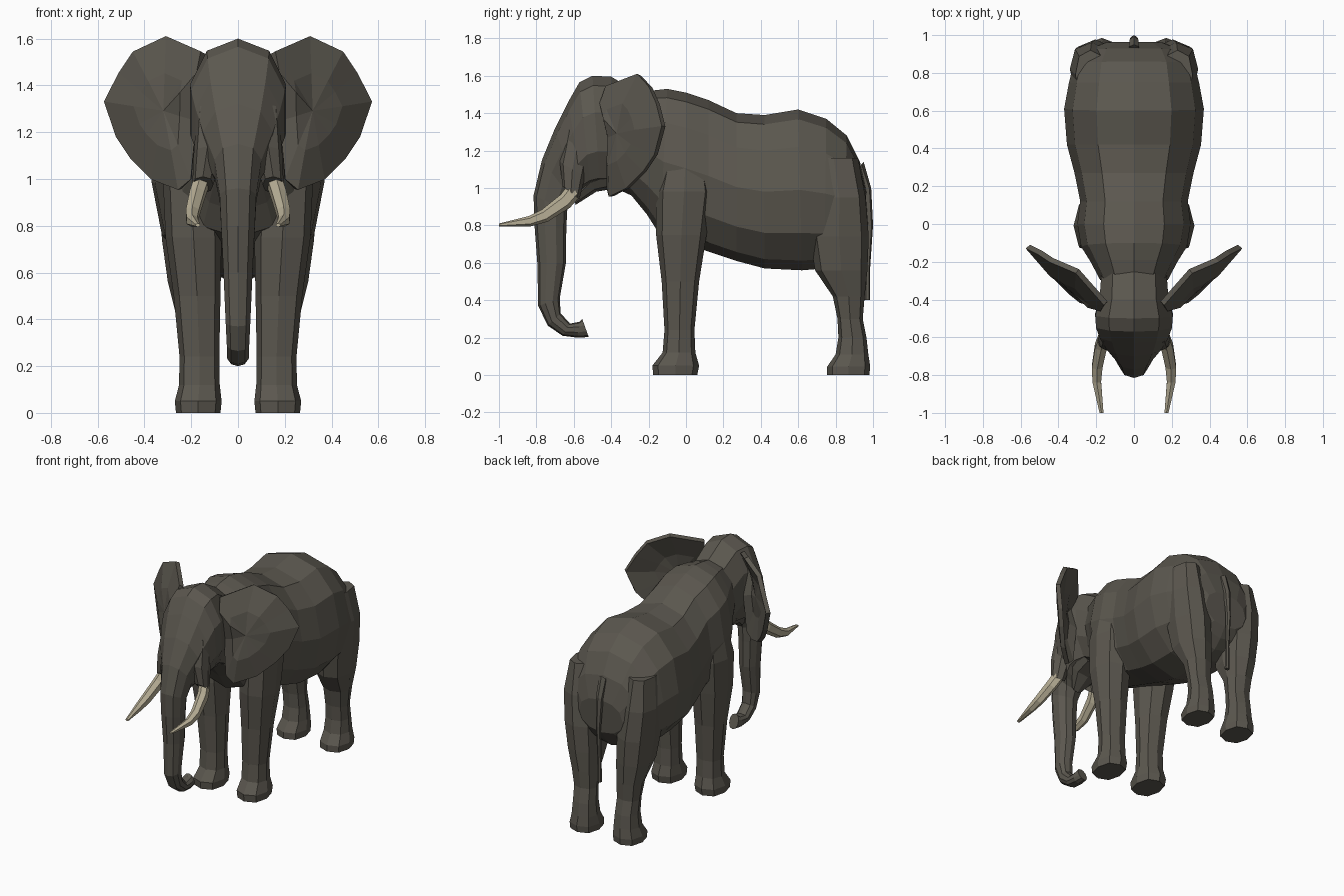
import bpy, bmesh, math
from mathutils import Vector


def material(name, rgb):
    m = bpy.data.materials.new(name)
    m.diffuse_color = (*rgb, 1)
    return m


HIDE = material("grey brown hide", (0.105, 0.096, 0.078))
IVORY = material("ivory", (0.47, 0.42, 0.30))


def finish(name, bm, mat, mirror=False):
    bmesh.ops.recalc_face_normals(bm, faces=bm.faces)
    me = bpy.data.meshes.new(name)
    bm.to_mesh(me)
    bm.free()
    me.materials.append(mat)
    ob = bpy.data.objects.new(name, me)
    bpy.context.collection.objects.link(ob)
    if mirror:
        ob.modifiers.new("mirror", 'MIRROR').use_mirror_merge = False
    return ob


def loft(name, rings, n, mat=HIDE, cx=0.0, power=0.9, mirror=False):
    """Rings: (y1, z1, y2, z2, half width[, centre x]); each spans two profile points."""
    bm = bmesh.new()
    loops = []
    for r in rings:
        a, b = Vector((0, r[0], r[1])), Vector((0, r[2], r[3]))
        x0 = r[5] if len(r) > 5 else cx
        loop = []
        for i in range(n):
            t = 2 * math.pi * i / n
            c, s = math.cos(t), math.sin(t)
            u = math.copysign(abs(s) ** power, s)
            v = math.copysign(abs(c) ** power, c)
            p = (a + b) / 2 + (a - b) / 2 * v
            loop.append(bm.verts.new((x0 + r[4] * u, p.y, p.z)))
        loops.append(loop)
    for l, m in zip(loops, loops[1:]):
        for i in range(n):
            j = (i + 1) % n
            bm.faces.new((l[i], l[j], m[j], m[i]))
    bm.faces.new(loops[0])
    bm.faces.new(loops[-1])
    return finish(name, bm, mat, mirror)


# Body: upper and lower profile from rump to neck
loft("body", [
    (0.965, 0.98, 0.945, 0.74, 0.17), (0.93, 1.14, 0.90, 0.67, 0.27),
    (0.86, 1.28, 0.84, 0.61, 0.32), (0.75, 1.37, 0.74, 0.57, 0.345),
    (0.60, 1.42, 0.62, 0.56, 0.37), (0.42, 1.39, 0.42, 0.57, 0.355),
    (0.27, 1.40, 0.27, 0.61, 0.315), (0.12, 1.47, 0.12, 0.66, 0.285),
    (0.0, 1.51, 0.0, 0.70, 0.30), (-0.10, 1.53, -0.14, 0.75, 0.28),
    (-0.19, 1.52, -0.21, 0.86, 0.23), (-0.29, 1.50, -0.30, 0.97, 0.18)], 12)

# Head flowing into the trunk
loft("head_and_trunk", [
    (-0.24, 1.50, -0.27, 0.95, 0.18), (-0.40, 1.595, -0.38, 1.0, 0.19),
    (-0.50, 1.60, -0.46, 1.0, 0.215), (-0.57, 1.565, -0.51, 0.99, 0.21),
    (-0.63, 1.46, -0.55, 0.97, 0.19), (-0.70, 1.32, -0.58, 0.96, 0.155),
    (-0.77, 1.15, -0.61, 0.94, 0.105), (-0.815, 0.96, -0.635, 0.88, 0.082),
    (-0.81, 0.80, -0.64, 0.78, 0.075), (-0.795, 0.60, -0.642, 0.60, 0.065),
    (-0.79, 0.37, -0.675, 0.41, 0.055), (-0.74, 0.265, -0.67, 0.33, 0.05),
    (-0.66, 0.21, -0.62, 0.275, 0.048), (-0.58, 0.20, -0.57, 0.285, 0.045),
    (-0.52, 0.203, -0.555, 0.30, 0.035)], 10)

# Lower jaw and tusk sockets
loft("lower_jaw", [
    (-0.40, 1.15, -0.36, 1.0, 0.13), (-0.54, 1.08, -0.48, 0.98, 0.11),
    (-0.61, 0.98, -0.59, 0.91, 0.04)], 8)
loft("tusk_socket", [
    (-0.64, 1.32, -0.50, 1.26, 0.05, 0.125), (-0.675, 1.14, -0.54, 1.06, 0.06, 0.13),
    (-0.66, 1.01, -0.57, 0.94, 0.045, 0.15)], 8, mirror=True)

# Tusks
loft("tusk", [
    (-0.62, 1.03, -0.57, 0.95, 0.036, 0.155), (-0.67, 0.965, -0.62, 0.895, 0.036, 0.175),
    (-0.77, 0.885, -0.74, 0.82, 0.032, 0.195), (-0.84, 0.85, -0.83, 0.795, 0.026, 0.197),
    (-1.0, 0.81, -1.0, 0.795, 0.012, 0.172)], 6, IVORY, mirror=True)

# Front legs: (front y, back y, height, half width, centre x)
FRONT = [(-0.10, 0.10, 1.22, 0.09, 0.19), (-0.16, 0.14, 0.98, 0.12, 0.20),
         (-0.16, 0.11, 0.75, 0.12, 0.19), (-0.13, 0.07, 0.50, 0.10, 0.175),
         (-0.115, 0.045, 0.24, 0.085, 0.165), (-0.125, 0.05, 0.12, 0.087, 0.165),
         (-0.18, 0.07, 0.05, 0.10, 0.17), (-0.175, 0.06, 0.0, 0.095, 0.17)]
HIND = [(0.66, 0.92, 1.16, 0.08, 0.23), (0.68, 0.96, 0.95, 0.115, 0.225),
        (0.66, 0.977, 0.74, 0.12, 0.205), (0.69, 0.97, 0.56, 0.11, 0.19),
        (0.785, 0.955, 0.42, 0.09, 0.175), (0.81, 0.945, 0.30, 0.08, 0.168),
        (0.815, 0.965, 0.20, 0.08, 0.165), (0.80, 0.975, 0.11, 0.087, 0.165),
        (0.755, 0.985, 0.045, 0.098, 0.17), (0.755, 0.98, 0.0, 0.095, 0.17)]
for name, leg in (("front_leg", FRONT), ("hind_leg", HIND)):
    loft(name, [(f, z, b, z, w, x) for f, b, z, w, x in leg], 8, power=0.8, mirror=True)

# Tail
loft("tail", [
    (0.95, 1.14, 0.90, 1.08, 0.03), (0.99, 1.0, 0.95, 0.98, 0.025),
    (1.0, 0.80, 0.965, 0.80, 0.016), (0.985, 0.58, 0.96, 0.58, 0.013),
    (0.985, 0.40, 0.955, 0.40, 0.016)], 6)

# Ears: outline fanned to an inner ring that bulges forward
OUTLINE = [(0.15, -0.42, 1.54), (0.30, -0.25, 1.605), (0.44, -0.19, 1.54),
           (0.50, -0.15, 1.45), (0.562, -0.12, 1.33), (0.51, -0.16, 1.18),
           (0.45, -0.22, 1.09), (0.36, -0.31, 1.00), (0.25, -0.40, 0.955),
           (0.20, -0.41, 1.0), (0.18, -0.40, 1.25), (0.17, -0.45, 1.45)]
bm = bmesh.new()
hub = Vector((0.31, -0.36, 1.29))
outer = [bm.verts.new(p) for p in OUTLINE]
inner = [bm.verts.new(hub.lerp(Vector(p), 0.5) + Vector((0, -0.025, 0))) for p in OUTLINE]
for i in range(len(outer)):
    j = (i + 1) % len(outer)
    bm.faces.new((outer[i], outer[j], inner[j], inner[i]))
centre = bm.verts.new(hub)
for i in range(len(inner)):
    bm.faces.new((inner[i], inner[(i + 1) % len(inner)], centre))
ear = finish("ear", bm, HIDE, mirror=True)
solid = ear.modifiers.new("thickness", 'SOLIDIFY')
solid.thickness = 0.03
solid.offset = 0
